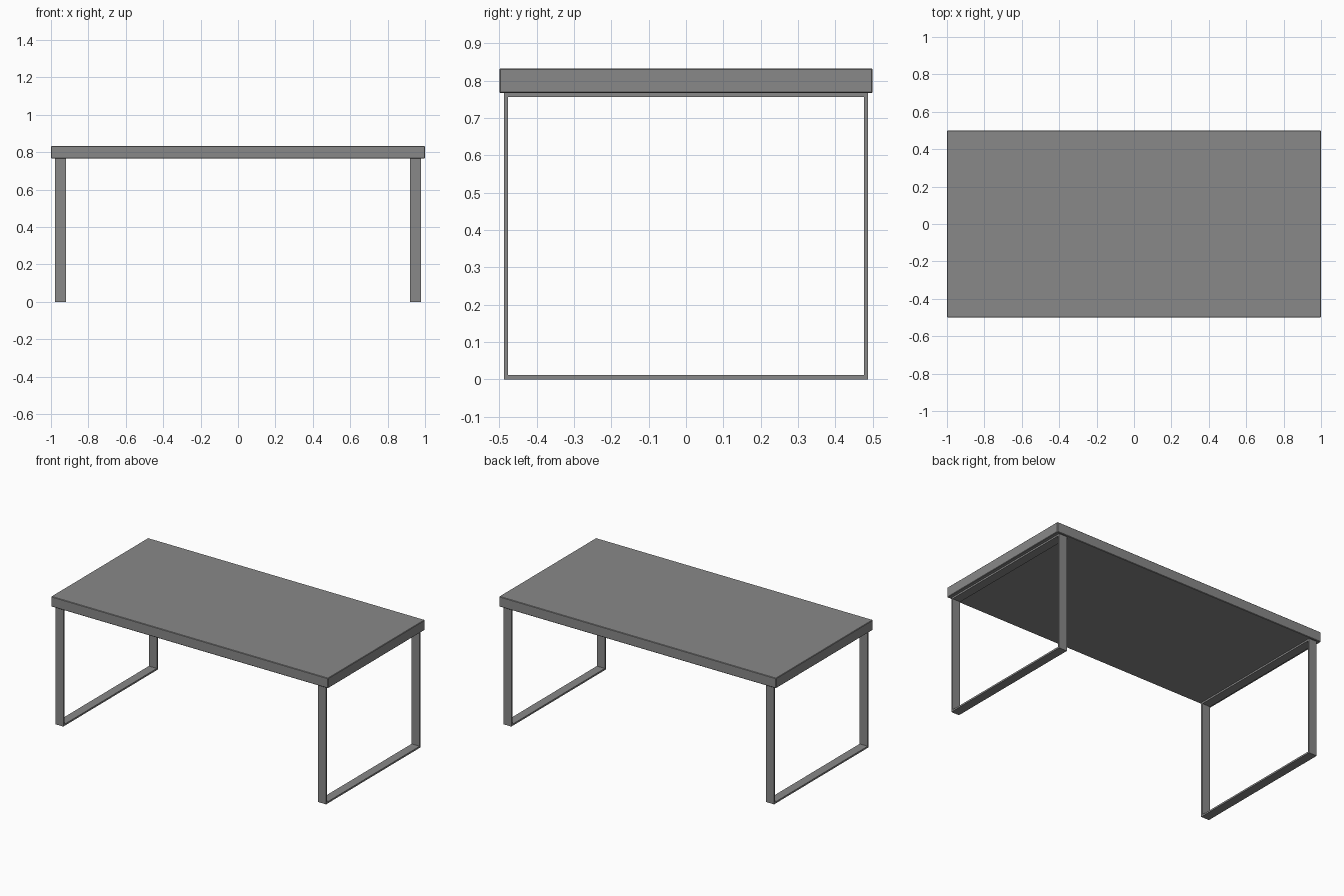
import bpy
import bmesh
from mathutils import Matrix

cube = bpy.data.objects.get("Cube")
if cube:
    bpy.data.objects.remove(cube, do_unlink=True)

# One grey for the whole table
grey = bpy.data.materials.new("grey")
grey.use_nodes = True
colour = (0.25, 0.25, 0.25, 1)
grey.diffuse_color = colour
grey.node_tree.nodes["Principled BSDF"].inputs["Base Color"].default_value = colour

HALF_DEPTH = 0.488   # outer half depth of a leg frame
BASE = 0.767         # underside of the tabletop
BAR = 0.011          # thickness of the flat bar


def add_object(name, bm):
    bmesh.ops.recalc_face_normals(bm, faces=bm.faces)
    mesh = bpy.data.meshes.new(name)
    bm.to_mesh(mesh)
    bm.free()
    mesh.materials.append(grey)
    obj = bpy.data.objects.new(name, mesh)
    bpy.context.collection.objects.link(obj)
    return obj


# Tabletop slab with slightly softened edges
bm = bmesh.new()
bmesh.ops.create_cube(bm, size=1, matrix=Matrix.Translation((0, 0, 0.8)) @ Matrix.Diagonal((2, 1, 0.066, 1)))
top = add_object("tabletop", bm)
bevel = top.modifiers.new("edge", 'BEVEL')
bevel.width = 0.003
bevel.segments = 1


# Closed rectangular leg frame of flat bar, one at each end
def leg_frame(name, x_min, x_max):
    bm = bmesh.new()
    loops = []
    for x in (x_min, x_max):
        for inset in (0, BAR):
            y, low, high = HALF_DEPTH - inset, inset, BASE - inset
            loops.append([bm.verts.new((x, s, z)) for s, z in
                          ((-y, low), (y, low), (y, high), (-y, high))])
    outer_a, inner_a, outer_b, inner_b = loops
    for a, b in ((outer_a, inner_a), (inner_a, inner_b),
                 (inner_b, outer_b), (outer_b, outer_a)):
        for i in range(4):
            j = (i + 1) % 4
            bm.faces.new((a[i], a[j], b[j], b[i]))
    add_object(name, bm)


leg_frame("left_leg_frame", 0.92, 0.978)
leg_frame("right_leg_frame", -0.978, -0.92)
